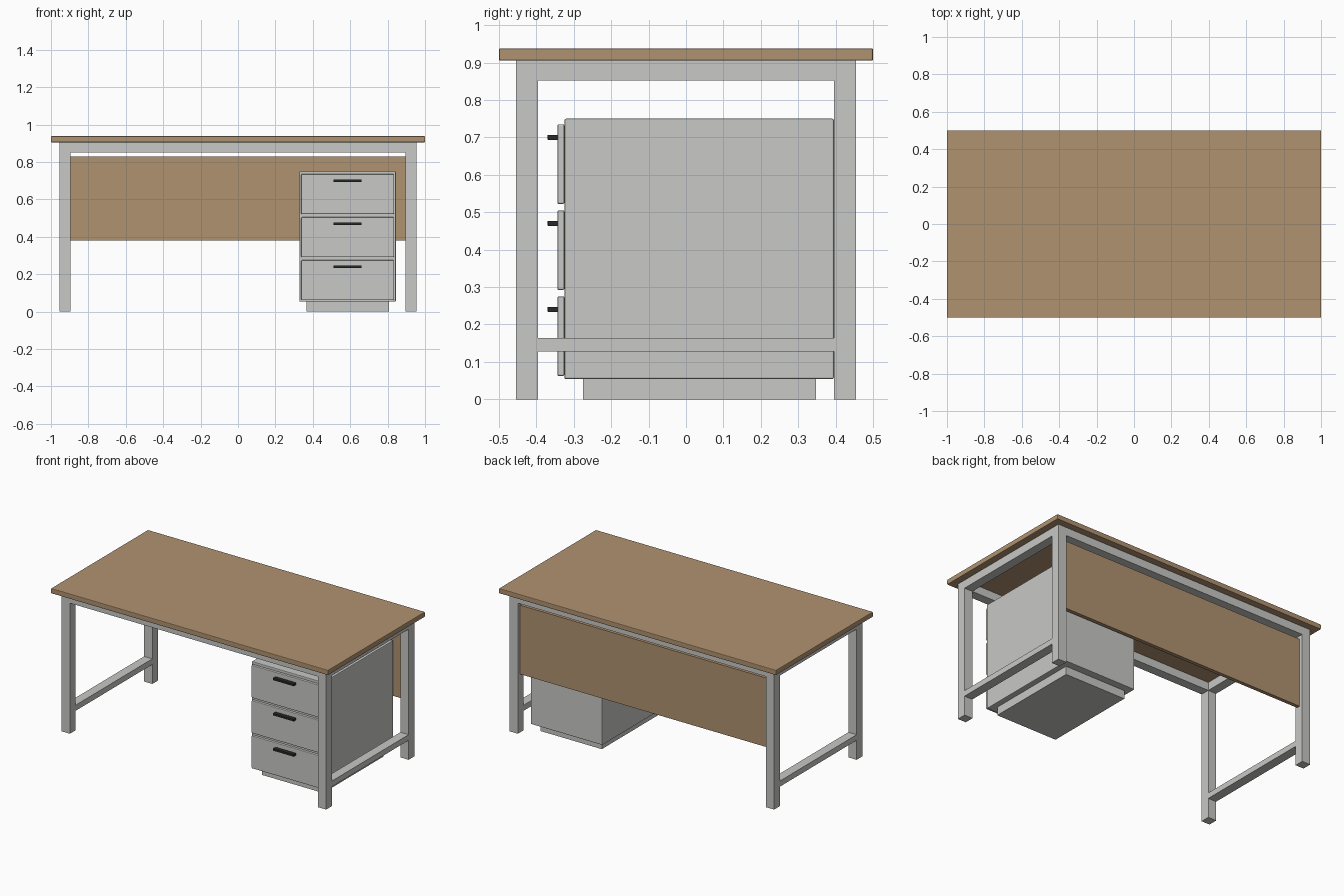
import bpy
import bmesh
from mathutils import Vector

default = bpy.data.objects.get("Cube")
if default:
    bpy.data.objects.remove(default, do_unlink=True)


def material(name, rgb):
    mat = bpy.data.materials.new(name)
    mat.use_nodes = True
    color = (*rgb, 1.0)
    mat.diffuse_color = color
    mat.node_tree.nodes["Principled BSDF"].inputs["Base Color"].default_value = color
    return mat


WOOD = material("oak_wood", (0.434, 0.288, 0.162))
METAL = material("light_grey_metal", (0.58, 0.58, 0.565))
BLACK = material("black_handle", (0.02, 0.022, 0.021))


def box(name, x, y, z, mat, bevel=0.0):
    """Box from (min, max) ranges, with optional softened edges."""
    mesh = bpy.data.meshes.new(name)
    bm = bmesh.new()
    bmesh.ops.create_cube(bm, size=1)
    size = Vector((x[1] - x[0], y[1] - y[0], z[1] - z[0]))
    bmesh.ops.scale(bm, vec=size, verts=bm.verts)
    bm.to_mesh(mesh)
    bm.free()
    mesh.materials.append(mat)
    obj = bpy.data.objects.new(name, mesh)
    obj.location = (sum(x) / 2, sum(y) / 2, sum(z) / 2)
    bpy.context.collection.objects.link(obj)
    if bevel:
        mod = obj.modifiers.new("soft_edges", 'BEVEL')
        mod.width = bevel
        mod.segments = 2
    return obj


def mirrored(side, inner, outer):
    return tuple(sorted((side * inner, side * outer)))


# Desktop
TOP_BASE = 0.905
box("desktop", (-1, 1), (-0.5, 0.5), (TOP_BASE, 0.938), WOOD, 0.004)

# Frame: square legs, top rails and low side stretchers
LEG_X = (0.895, 0.955)
LEG_Y = (0.395, 0.455)
RAIL_Z = (0.852, TOP_BASE)
SPAN_X = (-LEG_X[0], LEG_X[0])
SPAN_Y = (-LEG_Y[0], LEG_Y[0])

for sx, x_name in ((-1, "right"), (1, "left")):
    x = mirrored(sx, *LEG_X)
    for sy, y_name in ((-1, "front"), (1, "back")):
        box(f"{y_name}_{x_name}_leg", x, mirrored(sy, *LEG_Y), (0, TOP_BASE), METAL)
    box(f"{x_name}_top_rail", x, SPAN_Y, RAIL_Z, METAL)
    box(f"{x_name}_stretcher", x, SPAN_Y, (0.127, 0.164), METAL)

for sy, y_name in ((-1, "front"), (1, "back")):
    box(f"{y_name}_top_rail", SPAN_X, mirrored(sy, *LEG_Y), RAIL_Z, METAL)

# Modesty panel between the back legs
box("modesty_panel", SPAN_X, (0.408, 0.432), (0.38, 0.83), WOOD)

# Drawer pedestal on a recessed plinth
box("pedestal_plinth", (0.365, 0.807), (-0.275, 0.347), (0, 0.056), METAL)
box("pedestal_cabinet", (0.328, 0.844), (-0.325, 0.395), (0.054, 0.75), METAL, 0.004)

# Three drawer fronts with bar handles
for i, level in enumerate(("bottom", "middle", "top")):
    base = 0.062 + i * 0.23
    box(f"{level}_drawer_front", (0.338, 0.835), (-0.344, -0.325),
        (base, base + 0.213), METAL, 0.004)
    grip = base + 0.178
    box(f"{level}_drawer_handle", (0.511, 0.661), (-0.37, -0.342),
        (grip - 0.007, grip + 0.007), BLACK, 0.002)
